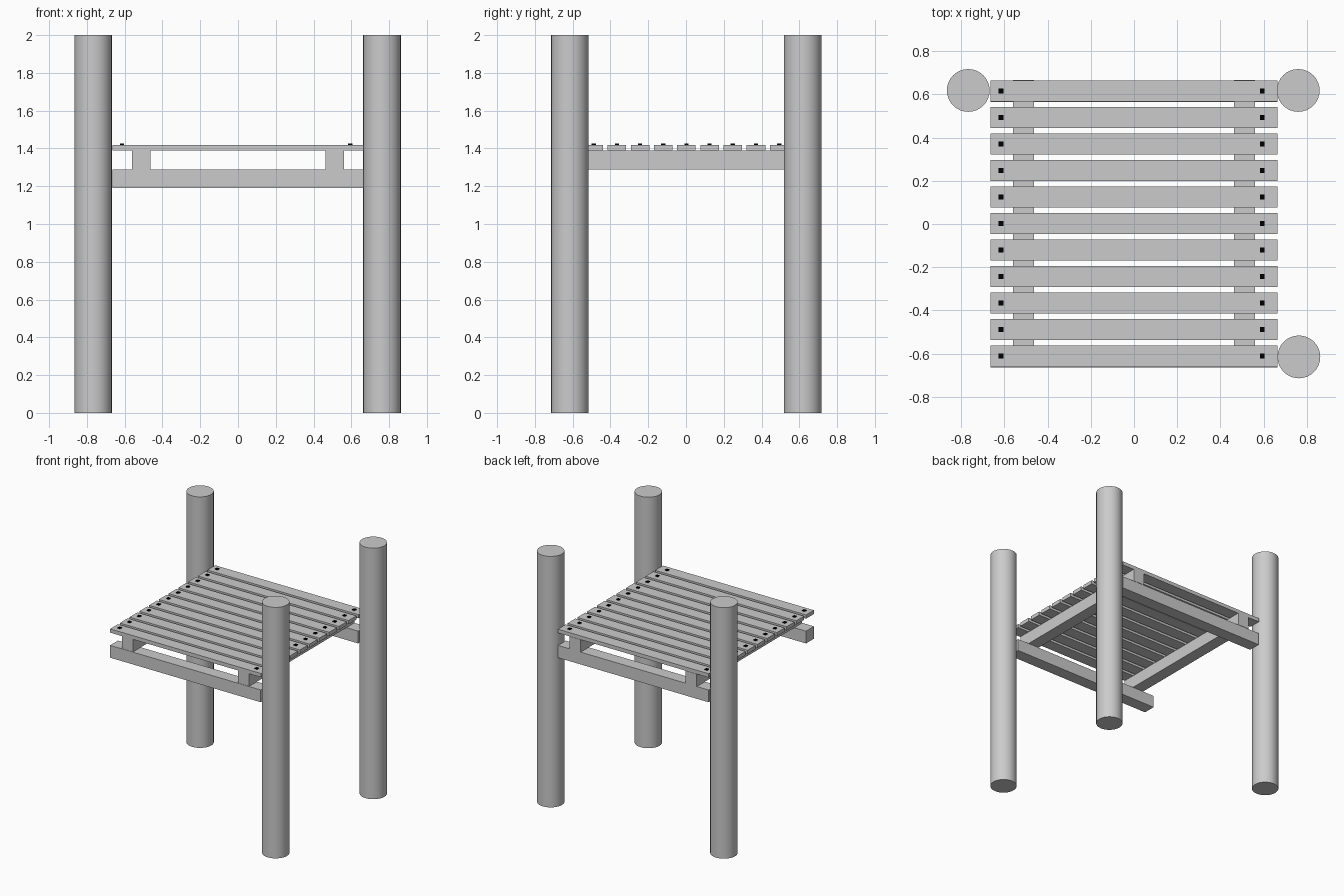
import bpy
import math

cube = bpy.data.objects.get("Cube")
if cube:
    bpy.data.objects.remove(cube, do_unlink=True)


def make_material(name, rgb):
    mat = bpy.data.materials.new(name)
    mat.use_nodes = True
    color = (*rgb, 1.0)
    mat.diffuse_color = color
    mat.node_tree.nodes["Principled BSDF"].inputs["Base Color"].default_value = color
    return mat


GREY = make_material("light grey", (0.6, 0.6, 0.6))
BLACK = make_material("nail black", (0.0, 0.0, 0.0))


def box(name, x, y, z, mat=GREY):
    """Box spanning the given (low, high) pair on each axis."""
    spans = (x, y, z)
    bpy.ops.mesh.primitive_cube_add(size=1, location=[(a + b) / 2 for a, b in spans])
    obj = bpy.context.object
    obj.name = name
    obj.scale = [b - a for a, b in spans]
    bpy.ops.object.transform_apply(location=False, rotation=False, scale=True)
    obj.data.materials.append(mat)
    return obj


def around(center, width):
    return center - width / 2, center + width / 2


# Round posts on three corners
for name, x, y in (("back_right_post", -0.767, 0.618),
                   ("back_left_post", 0.76, 0.618),
                   ("front_left_post", 0.763, -0.615)):
    bpy.ops.mesh.primitive_cylinder_add(vertices=32, radius=0.099, depth=2,
                                        location=(x, y, 1))
    post = bpy.context.object
    post.name = name
    post.data.materials.append(GREY)
    bpy.ops.object.shade_smooth_by_angle(angle=math.radians(40))

# Lower beams between the posts
for name, y in (("front_beam", -0.613), ("back_beam", 0.614)):
    box(name, (-0.664, 0.664), around(y, 0.1), (1.19, 1.288))

# Joists resting across the beams
for name, x in (("right_joist", -0.512), ("left_joist", 0.512)):
    box(name, around(x, 0.098), (-0.66, 0.667), (1.288, 1.388))

# Deck boards, each with a nail at both ends
COUNT = 11
for i in range(COUNT):
    y = -0.611 + i * 1.227 / (COUNT - 1)
    box(f"deck_board_{i + 1}", (-0.665, 0.664), around(y, 0.098), (1.388, 1.418))
    for side, x in (("right", -0.615), ("left", 0.594)):
        box(f"{side}_nail_{i + 1}", around(x, 0.022), around(y, 0.022),
            (1.41, 1.425), BLACK)
